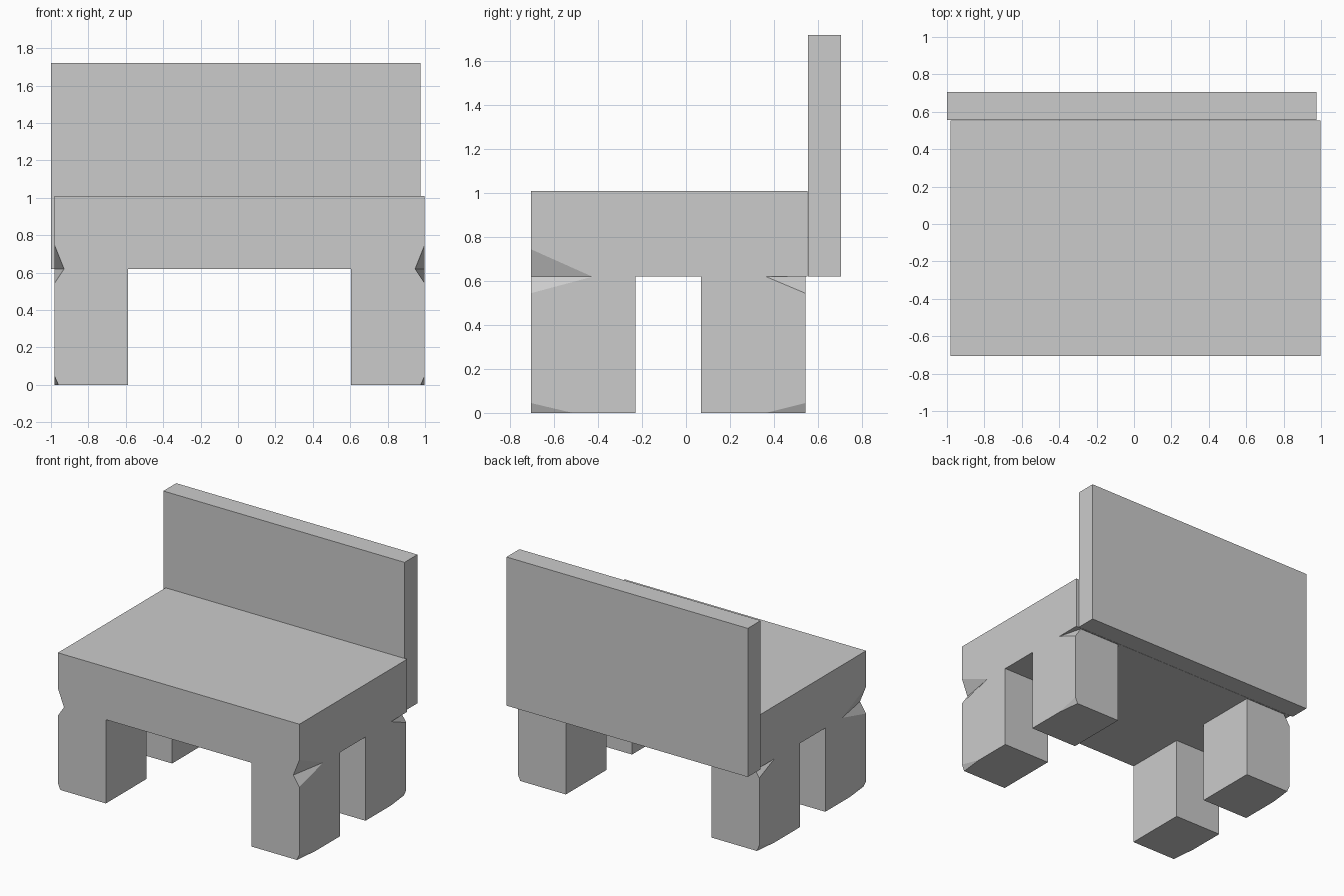
import bpy, bmesh
from mathutils import Vector

if "Cube" in bpy.data.objects:
    bpy.data.objects.remove(bpy.data.objects["Cube"])


def block(name, lo, hi, chips=()):
    """Box from lo to hi; each chip (corner, inward offsets) slices off one corner."""
    lo, hi = Vector(lo), Vector(hi)
    mid = (lo + hi) / 2
    bm = bmesh.new()
    bmesh.ops.create_cube(bm, size=1)
    for v in bm.verts:
        v.co = Vector([mid[i] + v.co[i] * (hi[i] - lo[i]) for i in range(3)])
    for corner, offs in chips:
        corner = Vector(corner)
        pts = []
        for i in range(3):
            p = corner.copy()
            p[i] += offs[i] if mid[i] > corner[i] else -offs[i]
            pts.append(p)
        n = (pts[1] - pts[0]).cross(pts[2] - pts[0]).normalized()
        if n.dot(corner - pts[0]) < 0:
            n = -n
        bmesh.ops.bisect_plane(bm, geom=bm.verts[:] + bm.edges[:] + bm.faces[:],
                               plane_co=pts[0], plane_no=n, clear_outer=True)
        bmesh.ops.holes_fill(bm, edges=[e for e in bm.edges if e.is_boundary], sides=0)
    bmesh.ops.recalc_face_normals(bm, faces=bm.faces[:])
    me = bpy.data.meshes.new(name)
    bm.to_mesh(me)
    bm.free()
    ob = bpy.data.objects.new(name, me)
    bpy.context.collection.objects.link(ob)
    return ob


X0, X1, FRONT, BACK, UNDER = -0.98, 0.997, -0.706, 0.543, 0.62

# Seat slab with chipped lower front corners
block("seat", (X0, FRONT, UNDER), (X1, 0.553, 1.01),
      [((x, FRONT, UNDER), (0.05, 0.28, 0.125)) for x in (X0, X1)])

# Backrest panel
block("backrest", (-1.0, 0.555, UNDER), (0.975, 0.706, 1.72))

# Four legs, outer corners chipped at top and bottom
for side, xo, xi in (("left", X0, -0.587), ("right", X1, 0.603)):
    for end, yo, yi, reach in (("front", FRONT, -0.23, (0.28, 0.19)),
                               ("back", BACK, 0.068, (0.178, 0.178))):
        block(f"{end}_{side}_leg",
              (min(xo, xi), min(yo, yi), 0), (max(xo, xi), max(yo, yi), UNDER),
              [((xo, yo, UNDER), (0.05, reach[0], 0.075)),
               ((xo, yo, 0), (0.02, reach[1], 0.045))])
